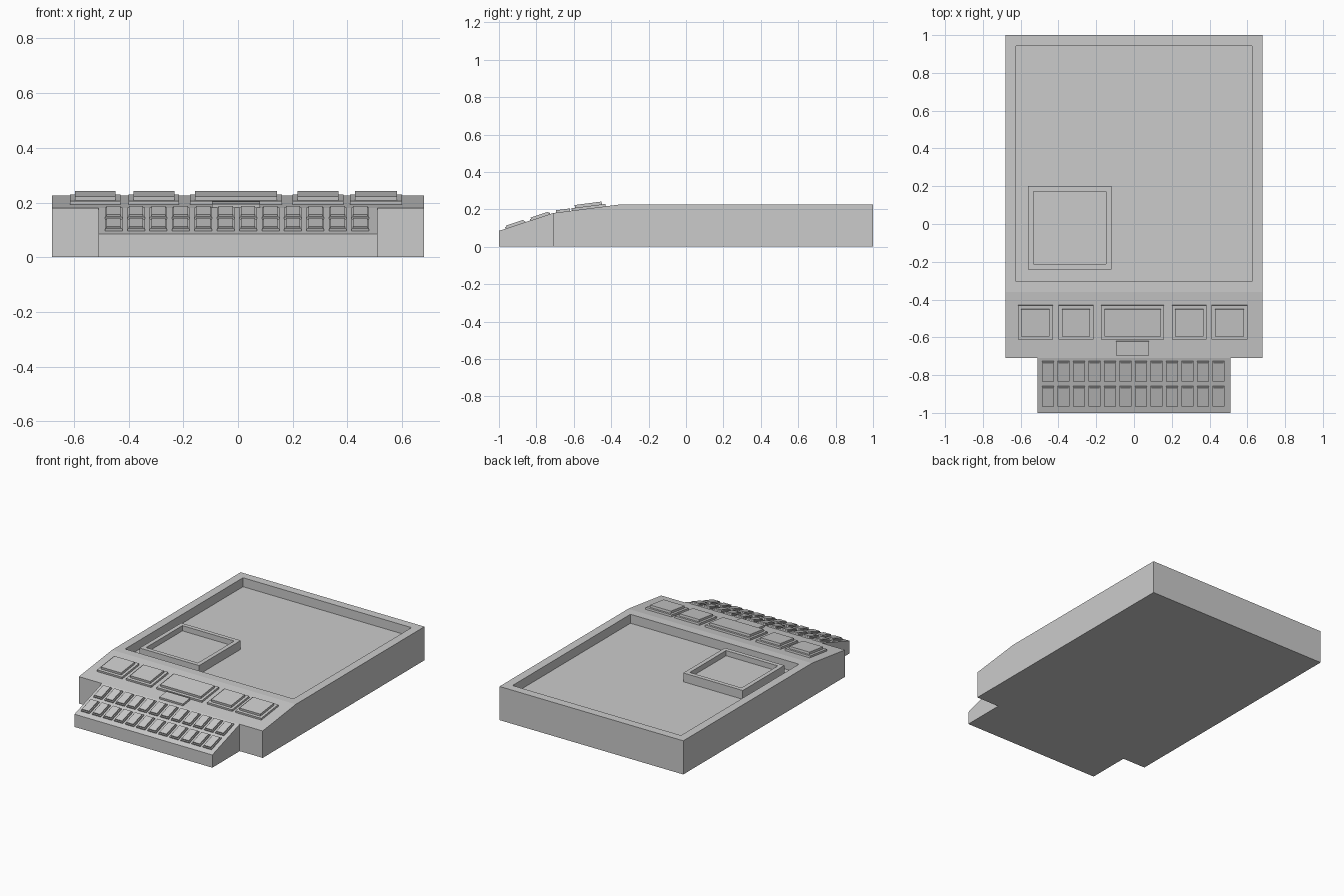
import bpy
import bmesh
from mathutils import Vector

cube = bpy.data.objects.get("Cube")
if cube:
    bpy.data.objects.remove(cube, do_unlink=True)

grey = bpy.data.materials.new("plain grey")
grey.use_nodes = True
grey.diffuse_color = (0.6, 0.6, 0.6, 1)
shader = grey.node_tree.nodes["Principled BSDF"]
shader.inputs["Base Color"].default_value = (0.6, 0.6, 0.6, 1)
shader.inputs["Roughness"].default_value = 0.8


def finish(bm, name):
    bmesh.ops.recalc_face_normals(bm, faces=bm.faces)
    mesh = bpy.data.meshes.new(name)
    bm.to_mesh(mesh)
    bm.free()
    mesh.materials.append(grey)
    obj = bpy.data.objects.new(name, mesh)
    bpy.context.collection.objects.link(obj)
    return obj


def prism(profile, x0, x1):
    """Extrude a (y, z) side profile from x0 to x1."""
    bm = bmesh.new()
    side = bm.faces.new([bm.verts.new((x0, y, z)) for y, z in profile])
    out = bmesh.ops.extrude_face_region(bm, geom=[side])
    # keep the starting cap closed
    moved = [v for v in out["geom"] if isinstance(v, bmesh.types.BMVert)]
    bmesh.ops.translate(bm, verts=moved, vec=(x1 - x0, 0, 0))
    if not any(f.calc_center_median().x < x0 + 1e-5 for f in bm.faces):
        bm.faces.new([v for v in bm.verts if v not in moved])
    bmesh.ops.recalc_face_normals(bm, faces=bm.faces)
    return bm


def sink_top(bm, margin, depth):
    """Inset the level top face and push it down into a tray."""
    top = max((f for f in bm.faces if f.normal.z > 0.999),
              key=lambda f: f.calc_center_median().z)
    bmesh.ops.inset_region(bm, faces=[top], thickness=margin)
    out = bmesh.ops.extrude_face_region(bm, geom=[top])
    verts = [v for v in out["geom"] if isinstance(v, bmesh.types.BMVert)]
    if top.is_valid:
        bmesh.ops.delete(bm, geom=[top], context="FACES_ONLY")
    bmesh.ops.translate(bm, verts=verts, vec=(0, 0, -depth))


# Side profile landmarks
TOP, BEND, STEP = 0.225, (-0.36, 0.225), (-0.71, 0.18)
LIP = (-1.0, 0.085)

# Main case with its large sunken tray
case = prism([(1, 0), (1, TOP), BEND, STEP, (STEP[0], 0)], -0.68, 0.68)
sink_top(case, 0.08, 0.06)
finish(case, "case")

# Wedge that carries the keys
finish(prism([(STEP[0], 0), STEP, LIP, (LIP[0], 0)], -0.51, 0.51), "key_wedge")

# Square framed dish standing in the tray
dish = prism([(-0.24, 0.164), (-0.24, 0.224), (0.2, 0.224), (0.2, 0.164)], -0.56, -0.12)
sink_top(dish, 0.04, 0.035)
finish(dish, "framed_dish")


def slab(bm, low, high, xs, ys, h0, h1):
    """Add a block lying on the slope from low to high."""
    slope = Vector((0, high[0] - low[0], high[1] - low[1])).normalized()
    normal = Vector((0, -slope.z, slope.y))
    rise = slope.z / slope.y
    rings = []
    for h in (h0, h1):
        rings.append([bm.verts.new(Vector((x, y, low[1] + (y - low[0]) * rise)) + normal * h)
                      for x, y in ((xs[0], ys[0]), (xs[1], ys[0]),
                                   (xs[1], ys[1]), (xs[0], ys[1]))])
    bottom, top = rings
    bm.faces.new(bottom[::-1])
    bm.faces.new(top)
    for i in range(4):
        j = (i + 1) % 4
        bm.faces.new((bottom[i], bottom[j], top[j], top[i]))


def button(name, low, high, xs, ys, margin, base, cap):
    """A plate with a smaller cap on it."""
    bm = bmesh.new()
    slab(bm, low, high, xs, ys, -0.002, base)
    if cap:
        slab(bm, low, high, (xs[0] + margin, xs[1] - margin),
             (ys[0] + margin, ys[1] - margin), base, base + cap)
    finish(bm, name)


# Row of large buttons on the sloping panel
spans = [(-0.615, -0.43), (-0.40, -0.215), (-0.175, 0.16), (0.20, 0.385), (0.41, 0.60)]
for i, xs in enumerate(spans):
    button(f"panel_button_{i + 1}", STEP, BEND, xs, (-0.61, -0.43), 0.018, 0.013, 0.015)
button("small_button", STEP, BEND, (-0.095, 0.08), (-0.695, -0.62), 0, 0.013, 0)

# Two rows of small keys
for row, ys in enumerate([(-0.964, -0.858), (-0.832, -0.726)]):
    for col in range(12):
        x = -0.455 + col * 0.082
        button(f"key_{row + 1}_{col + 1}", LIP, STEP, (x - 0.032, x + 0.032),
               ys, 0.006, 0.008, 0.007)
